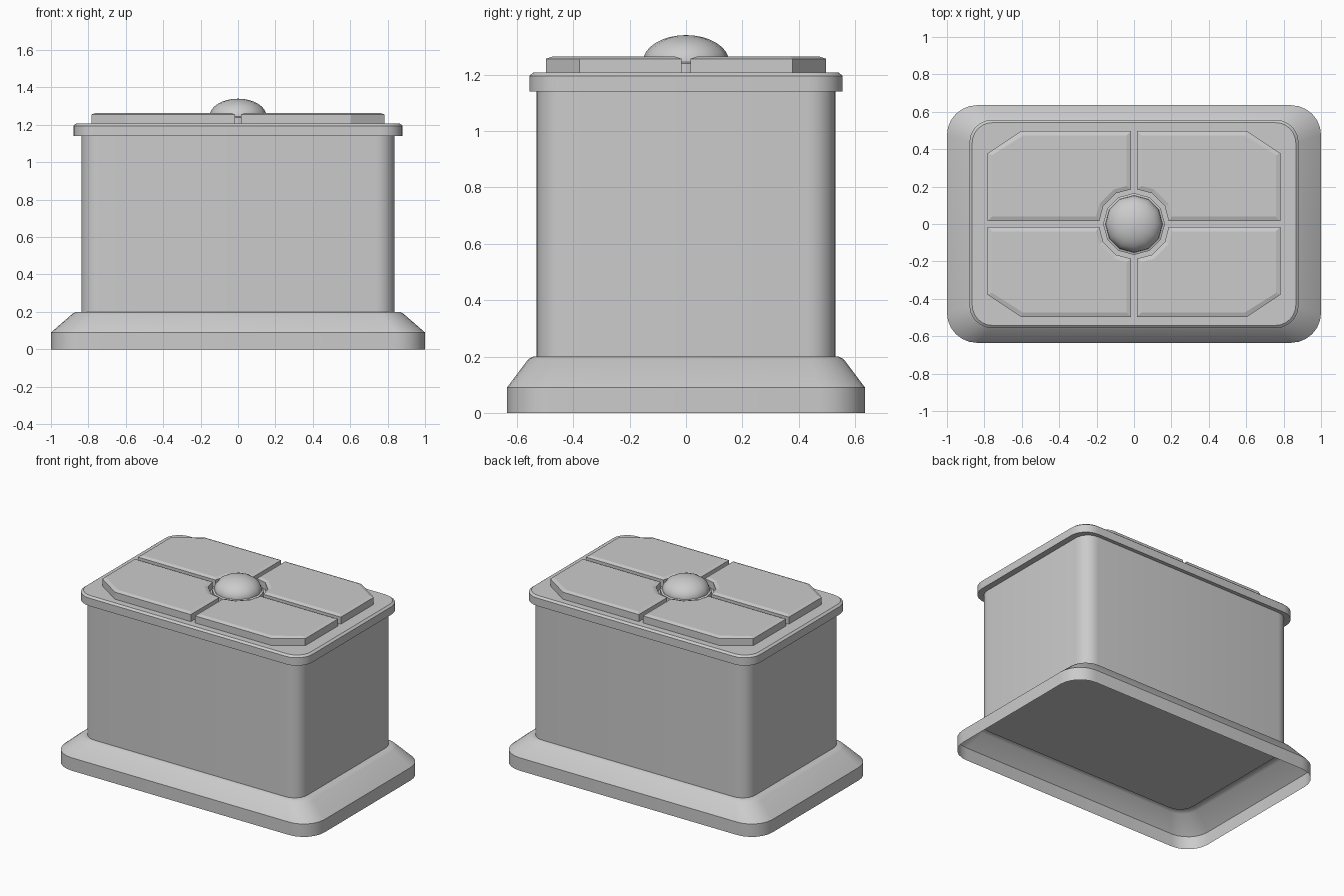
import bpy, bmesh
from math import cos, sin, pi, radians

if "Cube" in bpy.data.objects:
    bpy.data.objects.remove(bpy.data.objects["Cube"])


def finish(name, bm, angle=30):
    mesh = bpy.data.meshes.new(name)
    bm.to_mesh(mesh)
    bm.free()
    ob = bpy.data.objects.new(name, mesh)
    bpy.context.collection.objects.link(ob)
    bpy.ops.object.select_all(action='DESELECT')
    ob.select_set(True)
    bpy.context.view_layer.objects.active = ob
    bpy.ops.object.shade_smooth_by_angle(angle=radians(angle))
    return ob


def rounded_rect(hx, hy, r, steps=6):
    pts = []
    for k, (sx, sy) in enumerate([(1, 1), (-1, 1), (-1, -1), (1, -1)]):
        for i in range(steps + 1):
            a = (k + i / steps) * pi / 2
            pts.append((sx * (hx - r) + r * cos(a), sy * (hy - r) + r * sin(a)))
    return pts


def loft(bm, loops, cap_bottom=False, cap_top=False):
    rings = [[bm.verts.new((x, y, z)) for x, y in pts] for pts, z in loops]
    for a, b in zip(rings, rings[1:]):
        n = len(a)
        for i in range(n):
            j = (i + 1) % n
            bm.faces.new((a[i], a[j], b[j], b[i]))
    if cap_bottom:
        bm.faces.new(rings[0][::-1])
    if cap_top:
        bm.faces.new(rings[-1])


def rounded_part(name, sections, cap_bottom=False, cap_top=False):
    bm = bmesh.new()
    loft(bm, [(rounded_rect(hx, hy, r), z) for hx, hy, r, z in sections],
         cap_bottom, cap_top)
    return finish(name, bm)


def circle(r, n=12):
    return [(r * cos(2 * pi * i / n), r * sin(2 * pi * i / n)) for i in range(n)]


# flared plinth, an open shell underneath
rounded_part("base_skirt", [(1.0, 0.635, 0.16, 0), (1.0, 0.635, 0.16, 0.09),
                            (0.885, 0.56, 0.12, 0.19), (0.865, 0.542, 0.11, 0.2),
                            (0.83, 0.52, 0.09, 0.2)])

# box body with its floor
rounded_part("body", [(0.838, 0.53, 0.10, 0.195), (0.838, 0.53, 0.10, 1.15)], True, True)

# lid slab with a small top bevel
rounded_part("lid", [(0.88, 0.556, 0.12, 1.14), (0.88, 0.556, 0.12, 1.195),
                     (0.865, 0.542, 0.108, 1.207)], True, True)


# four raised panels, each cut back around the central knob
def panel_outline(d):
    g, r = 0.016 + d, 0.19 + d
    c30, s30 = r * cos(pi / 6), r * sin(pi / 6)
    e = c30 + (r - c30) * (1 - g / s30)
    X, Y, k = 0.783 - d, 0.497 - d, d * 0.4
    return [(e, g), (X, g), (X, 0.378 - k), (0.603 - k, Y), (g, Y), (g, e),
            (s30, c30), (c30, s30)]


for name, sx, sy in [("panel_back_right", 1, 1), ("panel_back_left", -1, 1),
                     ("panel_front_left", -1, -1), ("panel_front_right", 1, -1)]:
    def side(d):
        pts = [(x * sx, y * sy) for x, y in panel_outline(d)]
        return pts if sx * sy > 0 else pts[::-1]
    bm = bmesh.new()
    loft(bm, [(side(0), 1.2), (side(0), 1.256), (side(0.024), 1.264)], True, True)
    finish(name, bm, 5)

# knob collar and dome
bm = bmesh.new()
loft(bm, [(circle(0.165), 1.2), (circle(0.165), 1.24), (circle(0.15), 1.245)], True, True)
finish("knob_collar", bm, 5)

bm = bmesh.new()
bmesh.ops.create_uvsphere(bm, u_segments=12, v_segments=16, radius=1)
bmesh.ops.bisect_plane(bm, geom=bm.verts[:] + bm.edges[:] + bm.faces[:],
                       plane_co=(0, 0, -0.001), plane_no=(0, 0, -1), clear_outer=True)
bmesh.ops.scale(bm, vec=(0.153, 0.153, 0.095), verts=bm.verts)
bmesh.ops.translate(bm, vec=(0, 0, 1.245), verts=bm.verts)
finish("knob_dome", bm, 40)
